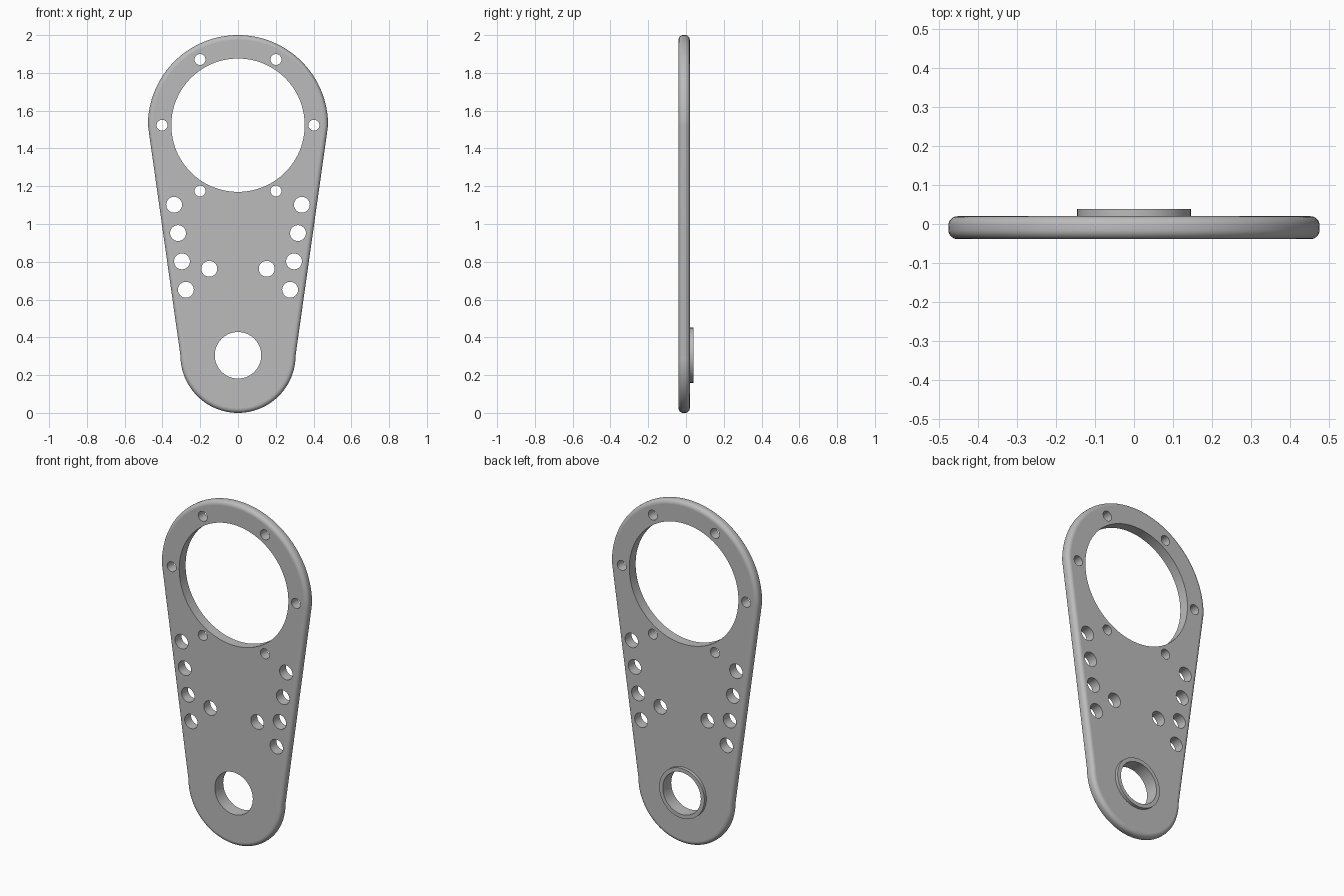
import bpy, bmesh
from math import sin, cos, pi

if "Cube" in bpy.data.objects:
    bpy.data.objects.remove(bpy.data.objects["Cube"], do_unlink=True)

BACK, FRONT, BOSS = 0.02, -0.039, 0.039
TOP_Z, TOP_R = 1.523, 0.477
LOW_Z, LOW_R = 0.305, 0.305
FILLET = 0.024

gray = bpy.data.materials.new("plain gray")
gray.use_nodes = True
gray.diffuse_color = (0.5, 0.5, 0.5, 1)
gray.node_tree.nodes["Principled BSDF"].inputs["Base Color"].default_value = (0.5, 0.5, 0.5, 1)


def make_object(name, bm):
    bmesh.ops.recalc_face_normals(bm, faces=bm.faces)
    mesh = bpy.data.meshes.new(name)
    bm.to_mesh(mesh)
    bm.free()
    obj = bpy.data.objects.new(name, mesh)
    bpy.context.collection.objects.link(obj)
    mesh.materials.append(gray)
    return obj


def add_loop(bm, points, y):
    return [bm.verts.new((x, y, z)) for x, z in points]


def bridge(bm, a, b):
    n = len(a)
    for i in range(n):
        j = (i + 1) % n
        bm.faces.new((a[i], a[j], b[j], b[i]))


def circle(x, z, r, n):
    return [(x + r * cos(2 * pi * i / n), z + r * sin(2 * pi * i / n)) for i in range(n)]


def outline(inset, n=64):
    """Two half circles of different size joined by straight sides."""
    points = []
    for start, z, r in ((0, TOP_Z, TOP_R), (pi, LOW_Z, LOW_R)):
        for i in range(n + 1):
            a = start + pi * i / n
            points.append(((r - inset) * cos(a), z + (r - inset) * sin(a)))
    return points


def smooth(obj):
    bpy.ops.object.select_all(action="DESELECT")
    obj.select_set(True)
    bpy.context.view_layer.objects.active = obj
    bpy.ops.object.shade_smooth_by_angle(angle=0.5)
    for p in obj.data.polygons:
        if abs(p.normal.y) > 0.999:
            p.use_smooth = False


# Plate with rounded outer rims
bm = bmesh.new()
steps = 7
rim = []
for i in range(steps + 1):
    a = pi / 2 * i / steps
    rim.append((FILLET * (1 - sin(a)), FILLET * (1 - cos(a))))
layers = [(d, FRONT + h) for d, h in rim] + [(d, BACK - h) for d, h in reversed(rim)]
loops = [add_loop(bm, outline(d), y) for d, y in layers]
for a, b in zip(loops, loops[1:]):
    bridge(bm, a, b)
bm.faces.new(loops[0])
bm.faces.new(loops[-1])
plate = make_object("plate", bm)

# Holes: main opening, pivot, bolt circle, side rows and inner pair
holes = [(0, TOP_Z, 0.353, 128), (0, LOW_Z, 0.123, 64)]
for i in range(6):
    a = i * pi / 3
    holes.append((0.402 * cos(a), TOP_Z + 0.402 * sin(a), 0.029, 32))
for side in (-1, 1):
    holes.append((side * 0.152, 0.763, 0.042, 32))
    for i in range(4):
        holes.append((side * (0.276 + 0.0207 * i), 0.652 + 0.15 * i, 0.042, 32))

bm = bmesh.new()
for x, z, r, n in holes:
    near = add_loop(bm, circle(x, z, r, n), -0.2)
    far = add_loop(bm, circle(x, z, r, n), 0.2)
    bridge(bm, near, far)
    bm.faces.new(near)
    bm.faces.new(far)
cutter = make_object("hole_cutter", bm)
cutter.hide_render = True

cut = plate.modifiers.new("holes", "BOOLEAN")
cut.operation = "DIFFERENCE"
cut.solver = "EXACT"
cut.object = cutter
bpy.context.view_layer.objects.active = plate
bpy.ops.object.modifier_apply(modifier=cut.name)
bpy.data.objects.remove(cutter, do_unlink=True)
smooth(plate)

# Raised ring around the pivot hole on the back
bm = bmesh.new()
ring = [add_loop(bm, circle(0, LOW_Z, r, 64), y)
        for r, y in ((0.146, BACK), (0.146, BOSS), (0.123, BOSS), (0.123, BACK))]
for i in range(4):
    bridge(bm, ring[i], ring[(i + 1) % 4])
smooth(make_object("pivot_ring", bm))
